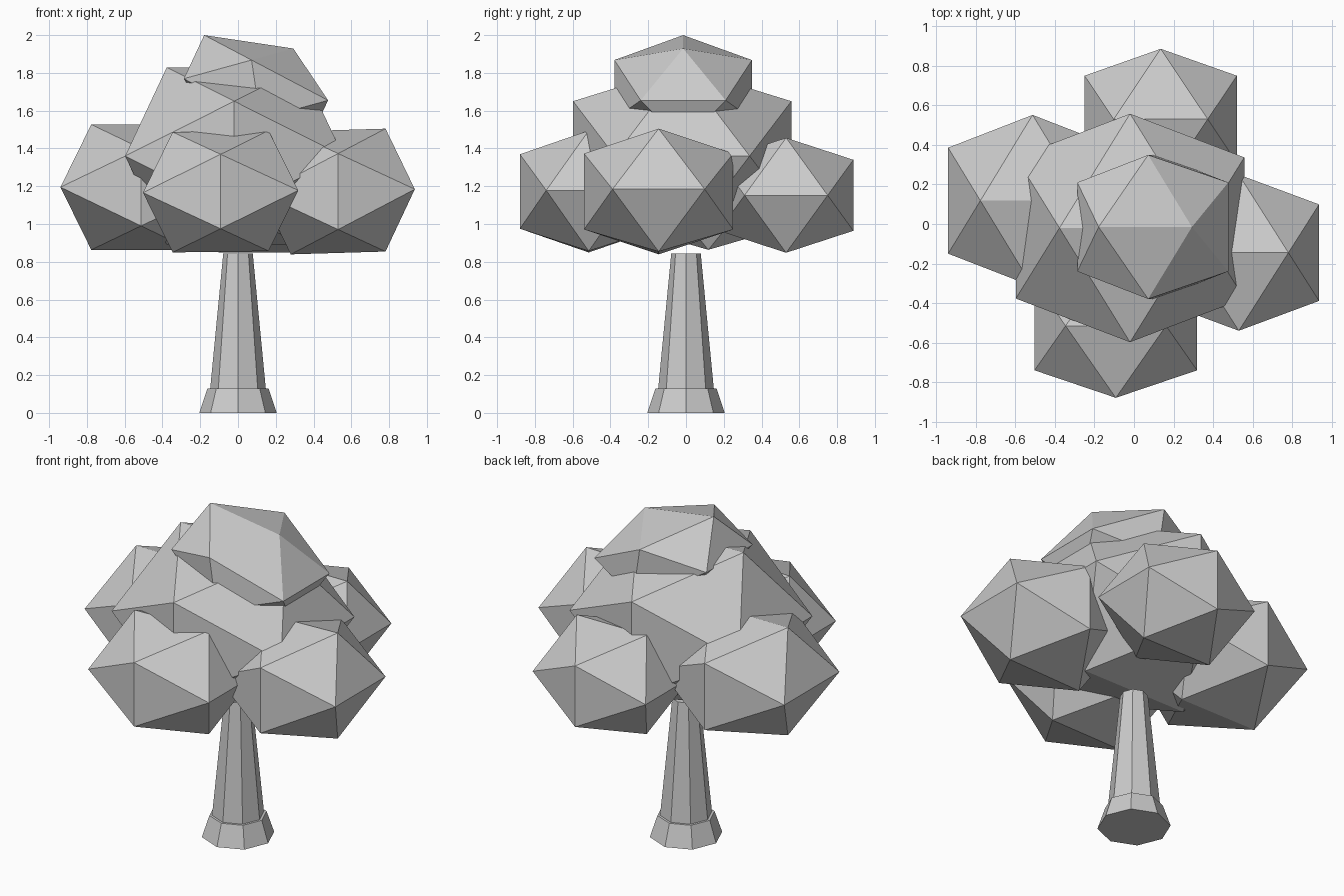
import bpy, bmesh, math

if "Cube" in bpy.data.objects:
    bpy.data.objects.remove(bpy.data.objects["Cube"])

PHI = (1 + math.sqrt(5)) / 2

grey = bpy.data.materials.new("plain grey")
grey.diffuse_color = (0.6, 0.6, 0.6, 1)
grey.use_nodes = True
grey.node_tree.nodes["Principled BSDF"].inputs["Base Color"].default_value = grey.diffuse_color


def finish(name, bm):
    bmesh.ops.recalc_face_normals(bm, faces=bm.faces)
    me = bpy.data.meshes.new(name)
    bm.to_mesh(me)
    bm.free()
    me.materials.append(grey)
    ob = bpy.data.objects.new(name, me)
    bpy.context.collection.objects.link(ob)
    return ob


def clump(name, c, a, lean=0.0, slope=0.0):
    """Axis-aligned icosahedron, stretched by a, with a slight skew."""
    bm = bmesh.new()
    for s in (-1, 1):
        for t in (-1, 1):
            for p in ((s * PHI, t, 0), (0, s * PHI, t), (s, 0, t * PHI)):
                x, y, z = (p[i] * a[i] for i in range(3))
                bm.verts.new((c[0] + x + lean * z, c[1] + y, c[2] + z + slope * x))
    bmesh.ops.convex_hull(bm, input=bm.verts)
    return finish(name, bm)


def tapered(name, r0, r1, z0, z1, n=8):
    """Eight-sided tapered post with corners on the axes."""
    bm = bmesh.new()
    rings = [[bm.verts.new((r * math.cos(2 * math.pi * i / n),
                            r * math.sin(2 * math.pi * i / n), z)) for i in range(n)]
             for r, z in ((r0, z0), (r1, z1))]
    for i in range(n):
        j = (i + 1) % n
        bm.faces.new((rings[0][i], rings[0][j], rings[1][j], rings[1][i]))
    bm.faces.new(rings[0][::-1])
    bm.faces.new(rings[1])
    return finish(name, bm)


# trunk and flared foot
tapered("trunk_foot", 0.205, 0.162, 0.0, 0.13)
tapered("trunk", 0.15, 0.078, 0.1, 0.845)

# foliage clumps
clump("foliage_middle", (-0.02, -0.02, 1.36), (0.357, 0.357, 0.29))
clump("foliage_left", (-0.513, 0.118, 1.195), (0.264, 0.268, 0.205))
clump("foliage_right", (0.53, -0.145, 1.172), (0.251, 0.244, 0.201), slope=0.03)
clump("foliage_front", (-0.092, -0.515, 1.172), (0.254, 0.225, 0.197), slope=0.015)
clump("foliage_back", (0.135, 0.53, 1.152), (0.238, 0.22, 0.188))
clump("foliage_top", (0.095, -0.015, 1.712), (0.236, 0.225, 0.156), lean=-0.15, slope=-0.15)
